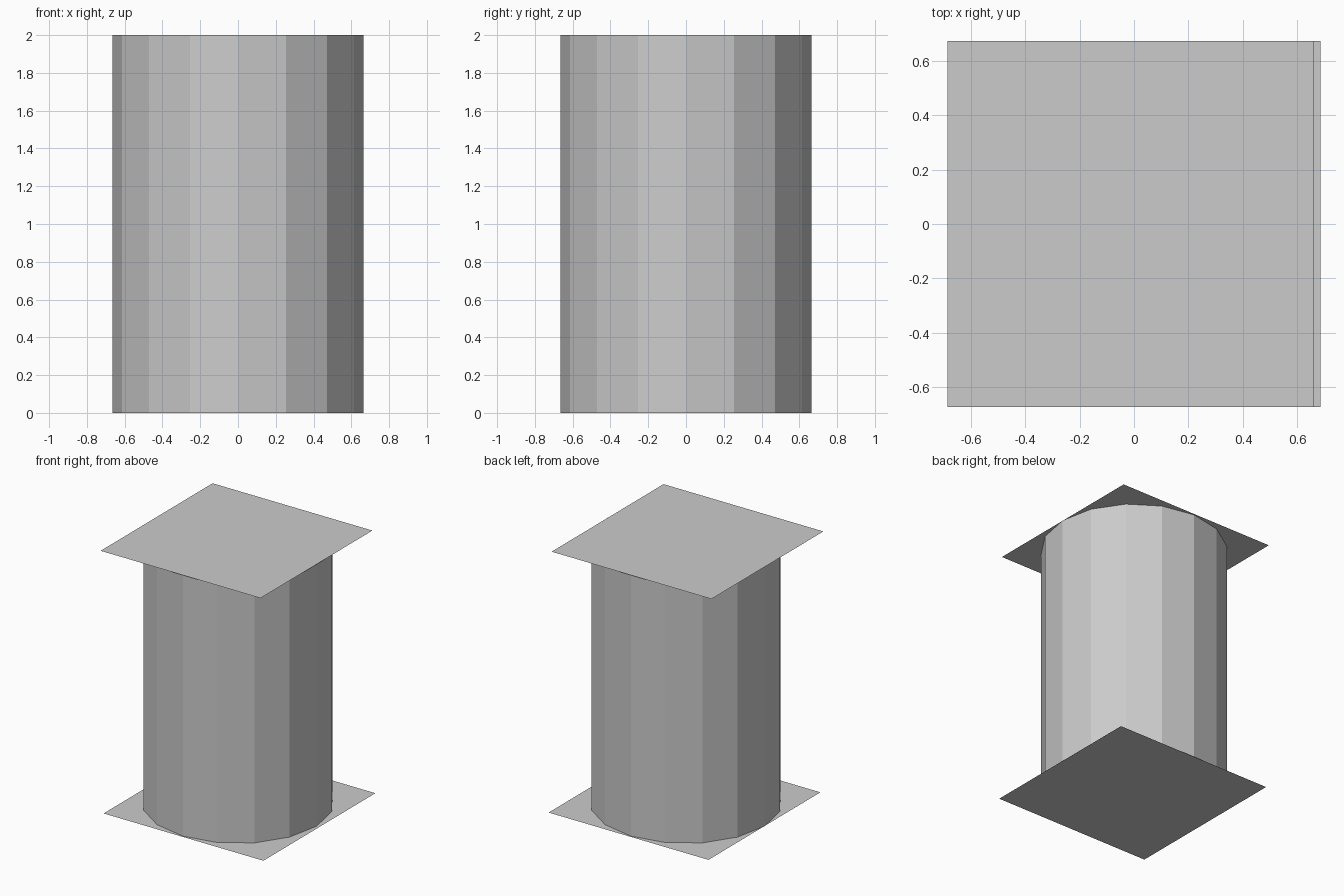
import bpy

if "Cube" in bpy.data.objects:
    bpy.data.objects.remove(bpy.data.objects["Cube"])

HEIGHT = 2.0
RADIUS = 0.665
PLATE = 1.351
SHIFT = 0.0125  # the two plates are slightly offset sideways


def plate(name, x, z):
    bpy.ops.mesh.primitive_plane_add(size=PLATE, location=(x, 0, z))
    bpy.context.object.name = name


# Sixteen-sided open trunk, closed by the plates
bpy.ops.mesh.primitive_cylinder_add(
    vertices=16, radius=RADIUS, depth=HEIGHT,
    end_fill_type='NOTHING', location=(0, 0, HEIGHT / 2))
bpy.context.object.name = "trunk"

# Thin square end sheets
plate("top_plate", -SHIFT, HEIGHT)
plate("bottom_plate", SHIFT, 0)
